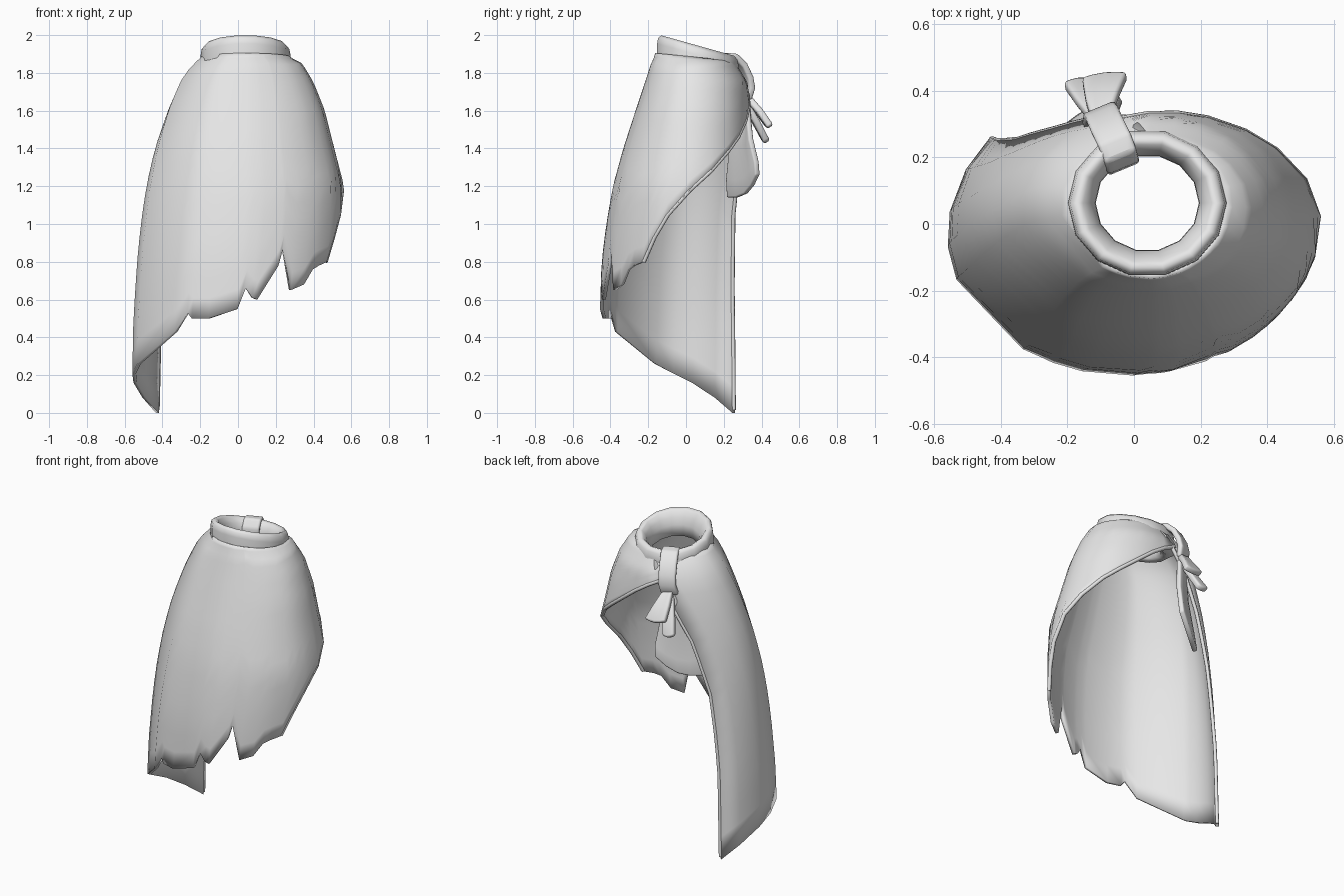
import bpy, math
from mathutils import Vector

cube = bpy.data.objects.get("Cube")
if cube:
    bpy.data.objects.remove(cube)

mat = bpy.data.materials.new("pale_grey_cloth")
mat.use_nodes = True
GREY = (0.8, 0.8, 0.8, 1)
mat.diffuse_color = GREY
mat.node_tree.nodes["Principled BSDF"].inputs["Base Color"].default_value = GREY


def lerp_table(table, key):
    """Linear lookup in rows of (key, value, ...) sorted by rising key."""
    if key <= table[0][0]:
        return table[0][1:]
    for a, b in zip(table, table[1:]):
        if key <= b[0]:
            f = (key - a[0]) / (b[0] - a[0])
            return [p + (q - p) * f for p, q in zip(a[1:], b[1:])]
    return table[-1][1:]


def finish(obj, angle=50):
    obj.data.materials.append(mat)
    bpy.ops.object.select_all(action='DESELECT')
    obj.select_set(True)
    bpy.context.view_layer.objects.active = obj
    bpy.ops.object.shade_smooth_by_angle(angle=math.radians(angle))


def grid_object(name, columns, closed=False):
    """Mesh skinned over equal-length columns of points."""
    n, m = len(columns), len(columns[0])
    verts = [p for col in columns for p in col]
    faces = []
    for i in range(n if closed else n - 1):
        j = (i + 1) % n
        for k in range(m - 1):
            faces.append((i * m + k, j * m + k, j * m + k + 1, i * m + k + 1))
    me = bpy.data.meshes.new(name)
    me.from_pydata(verts, [], faces)
    obj = bpy.data.objects.new(name, me)
    bpy.context.collection.objects.link(obj)
    return obj


def solidify(obj, thickness, offset):
    mod = obj.modifiers.new("thickness", 'SOLIDIFY')
    mod.thickness = thickness
    mod.offset = offset


# Body outline by height: right x, left x, front y, back y
OUTLINE = [
    (0.0, -.565, .50, -.46, .42), (0.5, -.555, .52, -.457, .40),
    (0.8, -.535, .545, -.447, .38), (1.0, -.515, .56, -.422, .37),
    (1.2, -.485, .562, -.387, .36), (1.4, -.44, .51, -.332, .35),
    (1.6, -.375, .46, -.267, .345), (1.75, -.31, .40, -.217, .325),
    (1.85, -.24, .34, -.185, .265), (1.88, -.19, .28, -.17, .235),
    (1.92, -.18, .27, -.16, .20)]

# Hem height by angle, measured from the back over the left side
HEM = [(-15, 1.73), (0, 1.68), (13, 1.62), (25, 1.55), (40, 1.46), (53, 1.385),
       (70, 1.28), (88, 1.18), (104, 1.05), (113, .93), (120, .80), (128, .78),
       (133, .76), (139, .68), (148, .65), (155, .87), (157, .78), (168, .60),
       (171, .61), (175, .66), (179, .55), (195, .50), (205, .50), (208, .53),
       (216, .43), (252, .26), (266, .21), (280, .16), (297, .08), (311, 0)]

# Angle of the long tail's back edge by height
TAIL_EDGE = [(0, 311), (.6, 311), (1.05, 314), (1.35, 323), (1.6, 338),
             (1.75, 352), (1.86, 360)]


def body_point(t, z):
    if t > 230:
        end = lerp_table(TAIL_EDGE, z)[0]
        t = 230 + (t - 230) * (end - 230) / 81
    x0, x1, yf, yb = lerp_table(OUTLINE, z)
    a = math.radians(t)
    cy = -.05 + .05 * z
    s, c = math.sin(a), math.cos(a)
    ry = yb - cy if c > 0 else cy - yf
    if s > 0 and c > 0:
        # the back left quarter billows out below the shoulder
        full = 1 + .08 * (1.9 - z) * math.sin(2 * a) ** 2
        s, c = s * full, c * full
    return Vector(((x0 + x1) / 2 + (x1 - x0) / 2 * s, cy + ry * c, z))


# Draped cloth, with a column at each hem corner
ROWS = 18
columns = []
for t, low in HEM:
    top = 1.885 - .02 * math.cos(math.radians(t))
    columns.append([body_point(t, top + (low - top) * (k / ROWS) ** 1.4)
                    for k in range(ROWS + 1)])
cloth = grid_object("draped_cloth", columns)
solidify(cloth, .02, -1)
finish(cloth)


# Rolled borders along the two open edges, set into the cloth thickness
def border(name, points, radius):
    cu = bpy.data.curves.new(name, 'CURVE')
    cu.dimensions = '3D'
    cu.bevel_depth = radius
    cu.bevel_resolution = 2
    cu.use_fill_caps = True
    sp = cu.splines.new('POLY')
    sp.points.add(len(points) - 1)
    for p, q in zip(sp.points, points):
        p.co = (q.x * .98, q.y * .98, q.z, 1)
    sp.use_smooth = True
    cu.materials.append(mat)
    bpy.context.collection.objects.link(bpy.data.objects.new(name, cu))


border("short_side_border",
       [col[-1] for col, (t, _) in zip(columns, HEM) if t <= 120], .012)
border("tail_border", columns[-1][3:-1] + [columns[-1][-1] + Vector((0, 0, .015))], .011)

# Funnel-shaped collar with a rounded lip, tilted down to the back
PROFILE = [(.24, -.13), (.238, -.05), (.232, -.018), (.213, 0), (.193, -.01),
           (.172, -.04), (.157, -.08), (.155, -.15), (.19, -.17)]
SEGS = 14
rings = []
for i in range(SEGS):
    a = -2 * math.pi * i / SEGS
    ring = []
    for r, h in PROFILE + PROFILE[:1]:
        x, y = .04 + r * math.cos(a), .063 + .93 * r * math.sin(a)
        ring.append((x, y, 1.962 - .28 * y + h))
    rings.append(ring)
collar = grid_object("collar", rings, closed=True)
finish(collar, 80)


# Ribbons of the knot, each a strip between left and right edges
def ribbon(name, rows, thickness, sag=Vector((0, 0, 0))):
    cols = [[Vector(a).lerp(Vector(b), k / 4) + sag * math.sin(math.pi * k / 4)
             for k in range(5)] for a, b in rows]
    obj = grid_object(name, cols)
    solidify(obj, thickness, 0)
    bev = obj.modifiers.new("soft_edges", 'BEVEL')
    bev.width = thickness * .3
    bev.segments = 2
    finish(obj, 60)


HALF = Vector((.048, .02, 0))
LOOP = [(-.035, .18, 1.78), (-.037, .185, 1.855), (-.043, .21, 1.89),
        (-.058, .25, 1.885), (-.08, .295, 1.84), (-.093, .325, 1.775),
        (-.1, .335, 1.72), (-.105, .315, 1.66)]
ribbon("knot_loop", [(Vector(p) - HALF, Vector(p) + HALF) for p in LOOP], .034)

ribbon("upper_bow_end", [
    ((-.13, .32, 1.68), (-.07, .32, 1.68)),
    ((-.145, .37, 1.61), (-.045, .39, 1.60)),
    ((-.155, .43, 1.53), (-.02, .445, 1.52))], .036, Vector((0, .008, -.012)))
ribbon("lower_bow_end", [
    ((-.13, .31, 1.65), (-.08, .31, 1.65)),
    ((-.175, .365, 1.54), (-.10, .375, 1.54)),
    ((-.21, .415, 1.45), (-.13, .425, 1.44))], .036, Vector((0, .008, -.012)))
ribbon("hanging_flap", [
    ((-.13, .30, 1.65), (-.07, .32, 1.65)),
    ((-.20, .24, 1.44), (-.05, .345, 1.45)),
    ((-.265, .22, 1.24), (-.04, .375, 1.33)),
    ((-.28, .225, 1.14), (-.045, .38, 1.26))], .03, Vector((0, .015, -.04)))
